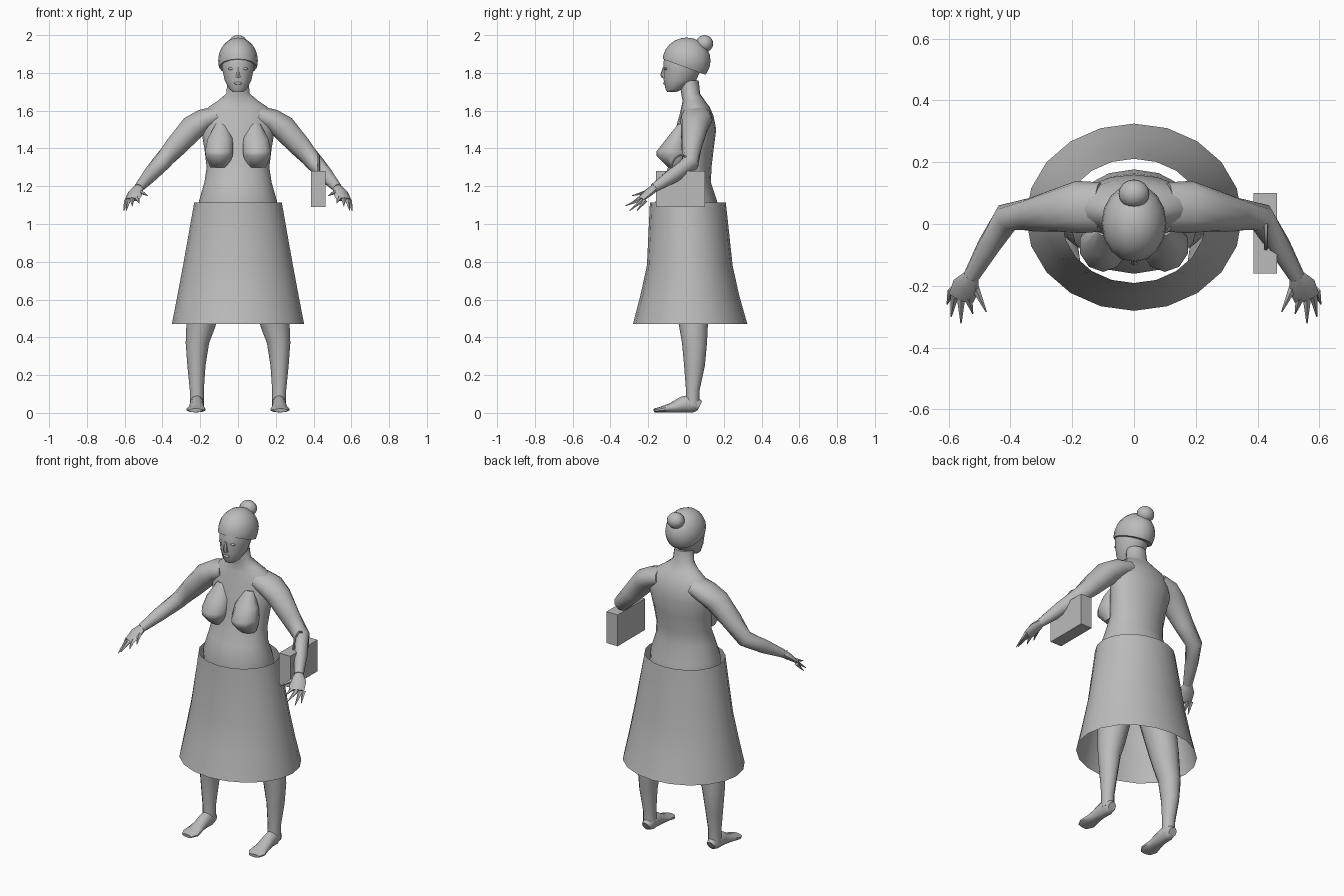
import bpy, bmesh, math
from mathutils import Vector, Matrix

if "Cube" in bpy.data.objects:
    bpy.data.objects.remove(bpy.data.objects["Cube"])

mat = bpy.data.materials.new("plain grey")
mat.use_nodes = True
mat.diffuse_color = (0.5, 0.5, 0.5, 1)
mat.node_tree.nodes["Principled BSDF"].inputs["Base Color"].default_value = (0.5, 0.5, 0.5, 1)
Z = Vector((0, 0, 1))


def finish(name, bm, mirror=False, angle=50):
    bmesh.ops.recalc_face_normals(bm, faces=bm.faces)
    mesh = bpy.data.meshes.new(name)
    bm.to_mesh(mesh)
    bm.free()
    mesh.materials.append(mat)
    ob = bpy.data.objects.new(name, mesh)
    bpy.context.collection.objects.link(ob)
    if mirror:
        ob.modifiers.new("Mirror", "MIRROR")
    bpy.ops.object.select_all(action="DESELECT")
    ob.select_set(True)
    bpy.context.view_layer.objects.active = ob
    bpy.ops.object.shade_smooth_by_angle(angle=math.radians(angle))
    return ob


def add_loft(bm, rings, sides=12, follow=False, caps=True):
    """Skin elliptical rings (x, y, z, width, depth); follow tilts them along the path."""
    pts = [Vector(r[:3]) for r in rings]
    loops = []
    for i, (p, r) in enumerate(zip(pts, rings)):
        u, v = Vector((1, 0, 0)), Vector((0, 1, 0))
        if follow:
            t = (pts[min(i + 1, len(pts) - 1)] - pts[max(i - 1, 0)]).normalized()
            u = t.cross(Z).normalized()
            v = u.cross(t)
        loops.append([bm.verts.new(p + u * r[3] * math.sin(a) + v * r[4] * math.cos(a))
                      for a in (math.tau * k / sides for k in range(sides))])
    for lo, hi in zip(loops, loops[1:]):
        for k in range(sides):
            n = (k + 1) % sides
            bm.faces.new((lo[k], lo[n], hi[n], hi[k]))
    if caps:
        bm.faces.new(loops[0])
        bm.faces.new(loops[-1])


def loft(name, rings, sides=12, follow=False, caps=True, mirror=False):
    bm = bmesh.new()
    add_loft(bm, rings, sides, follow, caps)
    return finish(name, bm, mirror)


def ball(name, centre, size, mirror=False, cut=None):
    bm = bmesh.new()
    bmesh.ops.create_uvsphere(bm, u_segments=16, v_segments=12, radius=1,
                              matrix=Matrix.LocRotScale(Vector(centre), None, Vector(size)))
    if cut:
        res = bmesh.ops.bisect_plane(bm, geom=bm.verts[:] + bm.edges[:] + bm.faces[:],
                                     plane_co=cut[0], plane_no=cut[1], clear_outer=True)
        edges = [e for e in res["geom_cut"] if isinstance(e, bmesh.types.BMEdge)]
        bmesh.ops.contextual_create(bm, geom=edges)
    return finish(name, bm, mirror)


# Torso and neck
loft("torso", [(0, y, z, w, d) for z, y, w, d in (
    (.8, .02, .12, .1), (.9, .02, .19, .15), (1.02, .012, .21, .165), (1.12, .002, .207, .163),
    (1.22, .002, .178, .13), (1.3, .02, .166, .115), (1.4, .035, .178, .112),
    (1.5, .052, .195, .108), (1.575, .055, .19, .09), (1.62, .05, .155, .075),
    (1.65, .042, .11, .06), (1.69, .025, .062, .05), (1.76, .015, .056, .052))], 16)
loft("breasts", [(.09, -.02, 1.53, .03, .02), (.095, -.05, 1.45, .07, .055),
                 (.1, -.07, 1.385, .078, .085), (.1, -.07, 1.36, .075, .085),
                 (.1, -.05, 1.3, .05, .045)], 10, mirror=True)

# Arms, palms and pointed fingers
loft("arms", [(.11, .055, 1.575, .08, .05), (.18, .055, 1.55, .085, .06), (.24, .045, 1.51, .072, .068),
              (.33, .03, 1.41, .055, .058), (.41, .022, 1.32, .047, .047),
              (.47, -.07, 1.255, .037, .04), (.527, -.17, 1.19, .026, .024)], 12, True, mirror=True)
bm = bmesh.new()
add_loft(bm, [(.525, -.165, 1.192, .024, .022), (.543, -.2, 1.165, .045, .02),
              (.56, -.24, 1.13, .042, .012)], 8, True)
for base, tip in (((.59, -.215, 1.125), (.605, -.26, 1.07)), ((.58, -.23, 1.125), (.592, -.3, 1.07)),
                  ((.56, -.24, 1.13), (.56, -.322, 1.095)), ((.537, -.24, 1.14), (.522, -.29, 1.11)),
                  ((.515, -.205, 1.17), (.478, -.285, 1.15))):
    add_loft(bm, [(*base, .014, .012), (*tip, .002, .002)], 5, True)
finish("hands", bm, True)

# Legs and feet
loft("legs", [(.11, .02, .95, .1, .12), (.14, .025, .75, .1, .11), (.18, .035, .55, .085, .09),
              (.198, .04, .45, .076, .075), (.215, .045, .37, .062, .066), (.22, .045, .25, .048, .055),
              (.218, .036, .12, .037, .036), (.218, .035, .04, .037, .036)], 12, mirror=True)
loft("feet", [(.217, .072, .035, .025, .028), (.217, .04, .052, .038, .05), (.218, -.02, .044, .035, .042),
              (.22, -.08, .027, .042, .025), (.222, -.135, .017, .053, .015),
              (.225, -.168, .013, .035, .01)], 10, True, mirror=True)

# Skirt, open at the waist and hem
loft("skirt", [(0, .022, .47, .35, .303), (0, .02, .62, .321, .262), (0, .02, .78, .291, .227),
               (0, .01, 1.113, .232, .201)], 20, caps=False)

# Head with face details
loft("head", [(0, -.075, 1.7, .03, .025), (0, -.062, 1.715, .048, .047), (0, -.032, 1.76, .072, .086),
              (0, -.02, 1.82, .086, .1), (0, -.012, 1.88, .09, .105), (0, 0, 1.94, .07, .08)], 14)
loft("nose", [(0, -.116, 1.832, .008, .006), (0, -.122, 1.79, .013, .014),
              (0, -.115, 1.774, .016, .014)], 6)
ball("lips", (0, -.111, 1.745, ), (.02, .01, .008))
ball("eyes", (.035, -.105, 1.822), (.018, .009, .007), True)

# Hair cap with a slanted hairline, and a bun
ball("hair", (0, .003, 1.865), (.105, .127, .122),
     cut=(Vector((0, 0, 1.828)), Vector((0, -.37, -1))))
ball("hair_bun", (0, .098, 1.955), (.05, .046, .045))

# Handbag and its carrying loop
bm = bmesh.new()
bmesh.ops.create_cube(bm, size=1, matrix=Matrix.LocRotScale(
    Vector((.425, -.03, 1.185)), None, Vector((.075, .26, .19))))
finish("handbag", bm, angle=30)
bm = bmesh.new()
arc = [math.pi * k / 10 for k in range(11)]
path = [Vector((.427, -.025 + .055 * math.cos(a), 1.275 + .09 * math.sin(a))) for a in arc]
loops = [[bm.verts.new(p + Vector((.006 * math.cos(b), .006 * math.sin(b) * math.cos(a),
                                   .006 * math.sin(b) * math.sin(a))))
          for b in (math.tau * k / 6 for k in range(6))] for p, a in zip(path, arc)]
for lo, hi in zip(loops, loops[1:]):
    for k in range(6):
        bm.faces.new((lo[k], lo[k - 1], hi[k - 1], hi[k]))
finish("bag_handle", bm)
